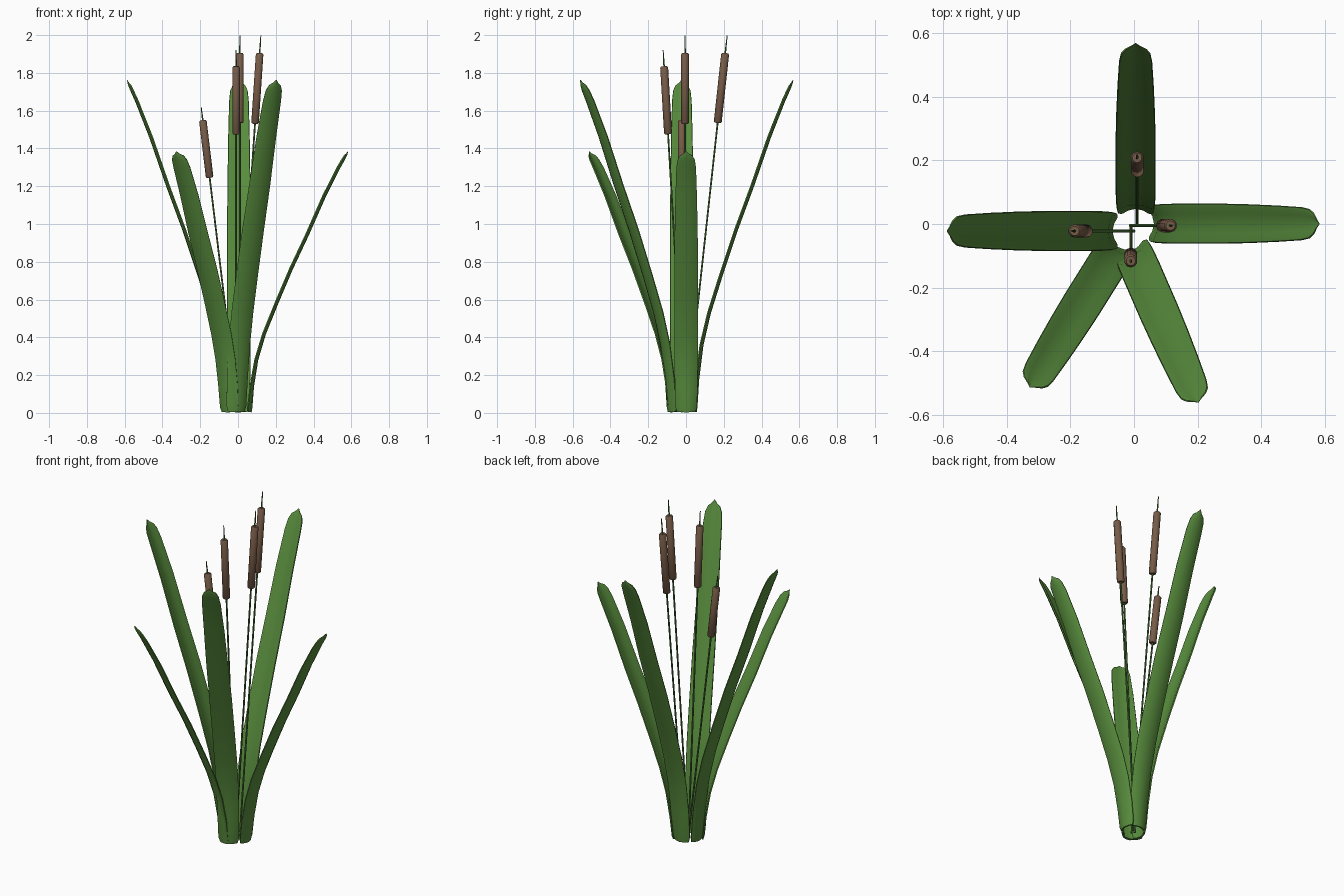
import bpy, bmesh, math
from mathutils import Vector

if "Cube" in bpy.data.objects:
    bpy.data.objects.remove(bpy.data.objects["Cube"])


def material(name, rgb):
    m = bpy.data.materials.new(name)
    m.diffuse_color = (*rgb, 1)
    m.use_nodes = True
    m.node_tree.nodes["Principled BSDF"].inputs["Base Color"].default_value = m.diffuse_color
    return m


LEAF = material("leaf green", (0.098, 0.265, 0.047))
STEM = material("stem green", (0.075, 0.18, 0.04))
BROWN = material("seed head brown", (0.185, 0.106, 0.064))


def loft(name, rings, mat, angle):
    """Skin a list of closed rings and cap both ends."""
    bm = bmesh.new()
    rows = [[bm.verts.new(p) for p in ring] for ring in rings]
    n = len(rows[0])
    for a, b in zip(rows, rows[1:]):
        for i in range(n):
            j = (i + 1) % n
            bm.faces.new((a[i], a[j], b[j], b[i]))
    bm.faces.new(rows[0][::-1])
    bm.faces.new(rows[-1])
    bmesh.ops.recalc_face_normals(bm, faces=bm.faces)
    me = bpy.data.meshes.new(name)
    bm.to_mesh(me)
    bm.free()
    me.materials.append(mat)
    ob = bpy.data.objects.new(name, me)
    bpy.context.collection.objects.link(ob)
    bpy.ops.object.select_all(action='DESELECT')
    ob.select_set(True)
    bpy.context.view_layer.objects.active = ob
    bpy.ops.object.shade_smooth_by_angle(angle=math.radians(angle))
    return ob


# Leaf profile: distance outwards, height, half width, cup depth
PROFILE = [(0.044, 0.006, 0.048, 0.020), (0.047, 0.035, 0.057, 0.022),
           (0.058, 0.18, 0.060, 0.018), (0.082, 0.36, 0.062, 0.015),
           (0.122, 0.53, 0.063, 0.014), (0.185, 0.73, 0.063, 0.014),
           (0.265, 0.97, 0.063, 0.014), (0.350, 1.20, 0.061, 0.014),
           (0.440, 1.46, 0.057, 0.014), (0.515, 1.65, 0.052, 0.013),
           (0.540, 1.705, 0.046, 0.012), (0.552, 1.732, 0.034, 0.010),
           (0.559, 1.747, 0.015, 0.006), (0.565, 1.764, 0.002, 0.001)]
US = [-1, -0.85, -0.5, 0, 0.5, 0.85, 1]


def leaf(name, origin, degrees, zscale):
    a = math.radians(degrees)
    out = Vector((math.cos(a), math.sin(a), 0))
    side = Vector((-math.sin(a), math.cos(a), 0))
    pts = [Vector((*origin, z * zscale)) + out * r for r, z, w, c in PROFILE]
    rings = []
    for i, (p, (r, z, w, cup)) in enumerate(zip(pts, PROFILE)):
        tangent = (pts[min(i + 1, len(pts) - 1)] - pts[max(i - 1, 0)]).normalized()
        normal = side.cross(tangent).normalized()      # outwards and down
        if normal.dot(out) < 0:
            normal = -normal
        thick = 0.0085 * min(1, w / 0.04) + 0.001
        back, front = [], []
        for u in US:
            b = cup * (1 - u * u) - 0.5 * cup + 0.003   # cupped blade
            t = thick * (0.6 if abs(u) == 1 else 1)
            q = p + side * u * w
            inner = q - side * u * 0.04 * w
            back.append(q + normal * b)
            front.append(inner + normal * (b - t))
        rings.append(back + front[::-1])
    loft(name, rings, LEAF, 40)


# Five leaves fanning out from the base
leaf("leaf_back", (0.005, 0.0), 90, 1.0)
leaf("leaf_left", (-0.020, -0.022), 180, 1.0)
leaf("leaf_right", (0.015, 0.001), 0, 0.785)
leaf("leaf_front_left", (-0.026, -0.032), 238, 0.785)
leaf("leaf_front_right", (-0.024, -0.04), 293.5, 1.0)


def rod(name, base, axis, steps, sides, mat, angle):
    """Round bar along an axis; steps are (height, radius)."""
    d = axis.normalized()
    x = Vector((0, 1, 0)).cross(d).normalized()
    y = d.cross(x)
    rings = []
    for z, r in steps:
        c = base + axis * (z / axis.z)
        rings.append([c + (x * math.cos(t) + y * math.sin(t)) * r for t in
                      [2 * math.pi * (k + 0.5) / sides for k in range(sides)]])
    loft(name, rings, mat, angle)


# Four stems with seed heads: base, tip, head bottom, head top
STALKS = [("right", (-0.012, -0.005), (0.121, -0.005), 1.53, 1.905, 1.998),
          ("back", (0.010, 0.0), (0.010, 0.218), 1.535, 1.905, 1.998),
          ("front", (-0.010, -0.008), (-0.010, -0.121), 1.475, 1.835, 1.92),
          ("left", (0.0, -0.022), (-0.195, -0.022), 1.245, 1.55, 1.62)]
for n, b, t, lo, hi, tip in STALKS:
    base = Vector((*b, 0))
    axis = Vector((*t, tip)) - base
    rod("stem_" + n, base, axis,
        [(0.002, 0.005), (lo, 0.005), (hi, 0.0045), (tip, 0.0025)], 8, STEM, 60)
    rod("seed_head_" + n, base, axis,
        [(lo, 0.016), (lo + 0.006, 0.021), (hi - 0.008, 0.021), (hi, 0.015)],
        10, BROWN, 40)
